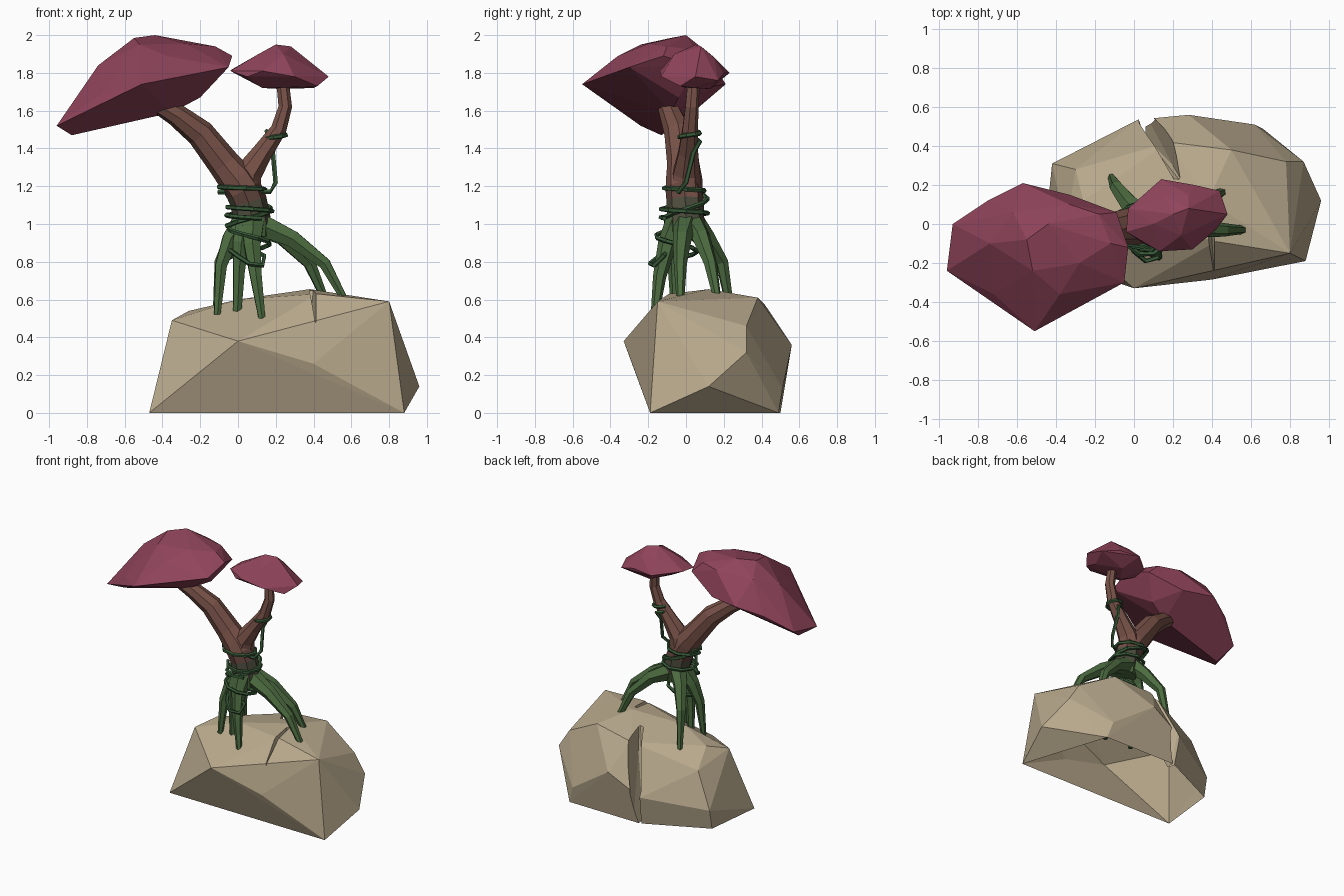
import bpy, bmesh, math
from mathutils import Vector

if "Cube" in bpy.data.objects:
    bpy.data.objects.remove(bpy.data.objects["Cube"])


def material(name, rgb):
    m = bpy.data.materials.new(name)
    m.diffuse_color = (*rgb, 1)
    m.use_nodes = True
    m.node_tree.nodes["Principled BSDF"].inputs["Base Color"].default_value = m.diffuse_color
    return m


STONE = material("sandstone", (0.49, 0.405, 0.27))
LEAF = material("crimson_leaves", (0.28, 0.058, 0.105))
BARK = material("bark_brown", (0.19, 0.085, 0.065))
DARK_BARK = material("dark_bark", (0.125, 0.06, 0.047))
MOSS = material("mossy_bark", (0.075, 0.075, 0.048))
ROOT = material("root_green", (0.073, 0.15, 0.052))
VINE = material("vine_green", (0.04, 0.105, 0.04))


def finish(name, bm, mats):
    me = bpy.data.meshes.new(name)
    bm.normal_update()
    bm.to_mesh(me)
    bm.free()
    ob = bpy.data.objects.new(name, me)
    bpy.context.collection.objects.link(ob)
    for m in mats:
        me.materials.append(m)
    return ob


def hull(name, points, mat):
    """Faceted solid wrapped around a few corner points."""
    bm = bmesh.new()
    for p in points:
        bm.verts.new(p)
    bmesh.ops.convex_hull(bm, input=bm.verts)
    bmesh.ops.delete(bm, geom=[v for v in bm.verts if not v.link_faces], context='VERTS')
    bmesh.ops.dissolve_limit(bm, angle_limit=math.radians(2), verts=bm.verts, edges=bm.edges)
    bmesh.ops.recalc_face_normals(bm, faces=bm.faces)
    return finish(name, bm, [mat])


def tube(name, path, sides, mats, rule=None):
    """Tapered faceted tube; path entries are (x, y, z, radius)."""
    bm = bmesh.new()
    pts = [Vector(p[:3]) for p in path]
    rings, normal = [], None
    for i, p in enumerate(pts):
        t = (pts[min(i + 1, len(pts) - 1)] - pts[max(i - 1, 0)]).normalized()
        ref = normal if normal else (Vector((0, 1, 0)) if abs(t.y) < 0.9 else Vector((1, 0, 0)))
        normal = (ref - t * ref.dot(t)).normalized()
        side = t.cross(normal)
        rings.append([bm.verts.new(p + path[i][3] * (normal * math.cos(a) + side * math.sin(a)))
                      for a in (2 * math.pi * k / sides for k in range(sides))])
    for a, b in zip(rings, rings[1:]):
        for k in range(sides):
            bm.faces.new((a[k], a[(k + 1) % sides], b[(k + 1) % sides], b[k]))
    bm.faces.new(rings[0])
    bm.faces.new(rings[-1])
    bmesh.ops.recalc_face_normals(bm, faces=bm.faces)
    if rule:
        for f in bm.faces:
            f.material_index = rule(f.calc_center_median().z)
    return finish(name, bm, mats)


# Boulder
rock = hull("boulder", [
    (-.47, -.17, 0), (.88, -.19, 0), (.66, .49, 0), (.05, .50, 0), (-.42, .28, 0),
    (0, -.33, .38), (.40, -.285, .26), (.96, .12, .14), (.62, .51, .13), (.87, .32, .32),
    (.28, .56, .36), (.02, .535, .22), (-.42, .31, .15), (.80, -.15, .59), (.78, .32, .46),
    (-.35, -.03, .49), (-.26, .12, .54), (-.30, .28, .42), (0, .02, .60), (.38, .12, .655),
    (.50, .38, .61), (.18, .42, .57), (.42, -.09, .63), (.42, -.22, .505)], STONE)

# Cracks: a V groove down the back and a nick in the front edge
cracks = [
    hull("back_crack_cutter", [(.0, .60, .75), (.05, .60, .75), (.13, .42, .75), (.24, .41, .75),
                               (.27, .18, .75), (.24, .18, .75), (.02, .60, -.05), (.04, .60, -.05),
                               (.045, .46, -.05), (.2, .3, .46)], STONE),
    hull("front_crack_cutter", [(.36, .08, .75), (.41, .08, .75), (.375, -.3, .75), (.43, -.3, .75),
                                (.39, .05, .57), (.415, -.3, .45)], STONE)]
for c in cracks:
    mod = rock.modifiers.new("crack", 'BOOLEAN')
    mod.operation = 'DIFFERENCE'
    mod.solver = 'EXACT'
    mod.object = c
cut = bpy.data.meshes.new_from_object(rock.evaluated_get(bpy.context.evaluated_depsgraph_get()))
rock.modifiers.clear()
rock.data = cut
for c in cracks:
    bpy.data.objects.remove(c)

# The boulder is hollow: open its underside
bm = bmesh.new()
bm.from_mesh(cut)
bmesh.ops.delete(bm, geom=[f for f in bm.faces if max(v.co.z for v in f.verts) < 0.01],
                 context='FACES')
bm.to_mesh(cut)
bm.free()

# Leaf canopies
hull("large_canopy", [
    (-.96, -.24, 1.52), (-.93, 0, 1.56), (-.88, -.13, 1.47), (-.51, -.55, 1.74), (-.05, -.30, 1.83),
    (-.03, -.12, 1.89), (-.09, .06, 1.83), (-.74, -.10, 1.84), (-.72, -.36, 1.69), (-.55, -.08, 1.985),
    (-.44, 0, 2.0), (-.52, -.24, 1.95), (-.38, -.36, 1.89), (-.12, -.10, 1.94), (-.57, .21, 1.74),
    (-.33, .15, 1.73), (-.75, .12, 1.68), (-.20, -.04, 1.67), (-.35, -.08, 1.59), (-.28, -.2, 1.955),
    (-.62, .06, 1.91), (-.33, .1, 1.92), (-.18, .05, 1.92)], LEAF)
hull("small_canopy", [
    (-.04, -.04, 1.81), (-.03, .08, 1.82), (.14, .23, 1.80), (.31, .20, 1.80), (.44, .17, 1.76),
    (.48, .05, 1.78), (.42, -.03, 1.73), (.30, -.13, 1.78), (.13, -.14, 1.81), (.05, -.10, 1.78),
    (.10, .0, 1.895), (.20, .05, 1.95), (.28, .08, 1.94), (.36, .06, 1.865), (.16, .14, 1.89),
    (.24, -.06, 1.90), (.13, .0, 1.72), (.40, .05, 1.72), (.22, .13, 1.715), (.28, .15, 1.88)], LEAF)


# Trunk with two branches, coloured by height
def bark_rule(z):
    return 3 if z < 1.0 else 2 if z < 1.12 else 1 if z < 1.18 else 0


bark = [BARK, DARK_BARK, MOSS, ROOT]
tube("trunk_and_left_branch", [
    (.085, 0, .93, .085), (.08, 0, 1.0, .098), (.055, -.005, 1.12, .098), (.03, -.01, 1.18, .098),
    (-.01, -.01, 1.24, .096), (-.075, -.015, 1.32, .085), (-.20, -.04, 1.48, .075),
    (-.33, -.08, 1.58, .06), (-.44, -.11, 1.64, .045)], 8, bark, bark_rule)
tube("right_branch", [
    (.055, 0, 1.12, .075), (.04, 0, 1.18, .082), (.055, 0, 1.27, .075), (.13, .01, 1.38, .055),
    (.215, .02, 1.50, .043), (.25, .03, 1.62, .037), (.235, .04, 1.76, .034)], 7, bark, bark_rule)

# Stilt roots, tapering into the boulder
roots = {
    "back_left": [(.05, .03, 1.02), (-.02, .10, .94), (-.09, .19, .80), (-.115, .24, .52)],
    "left": [(.03, .0, 1.02), (-.04, -.02, .92), (-.09, -.04, .78), (-.11, -.06, .52)],
    "middle": [(.05, -.02, 1.02), (.015, -.06, .90), (.005, -.06, .75), (-.01, -.05, .40)],
    "front": [(.08, -.04, 1.02), (.075, -.10, .89), (.095, -.14, .72), (.13, -.17, .48)],
    "back_right": [(.09, .03, 1.0), (.24, .08, .93), (.38, .13, .79), (.47, .17, .58)],
    "right": [(.11, 0, 1.0), (.29, -.02, .92), (.46, -.03, .79), (.575, -.03, .58)],
}
for name, pts in roots.items():
    tube(name + "_root", [(*p, r) for p, r in zip(pts, (.068, .050, .035, .019))], 6, [ROOT])


# Vines winding round the trunk, roots and right branch
def coil(cx, cy, z0, z1, rx, ry, turns, start, steps=9):
    out = []
    n = int(steps * turns)
    for i in range(n + 1):
        a = start + 2 * math.pi * turns * i / n
        out.append((cx + rx * math.cos(a), cy + ry * math.sin(a), z0 + (z1 - z0) * i / n))
    return out


vines = {
    "upper": coil(.02, -.01, 1.20, 1.17, .125, .108, 1.1, 2.6)
             + [(.17, -.04, 1.17), (.20, .0, 1.22), (.185, .04, 1.38)]
             + coil(.20, .02, 1.44, 1.49, .055, .055, 1.2, 1.5),
    "middle": coil(.06, -.01, 1.09, 1.03, .122, .125, 1.3, 3.4),
    "cross": coil(.05, 0, .99, 1.18, .125, .115, 0.9, 3.6),
    "lower": coil(.06, -.05, .98, .82, .11, .11, 1.0, 3.0),
    "dangling": [(-.04, -.06, .86), (.0, -.14, .83), (.06, -.19, .79), (.13, -.17, .78),
                 (.14, -.12, .83), (.06, -.09, .87)],
}
for name, pts in vines.items():
    tube(name + "_vine", [(*p, .013) for p in pts], 5, [VINE])
